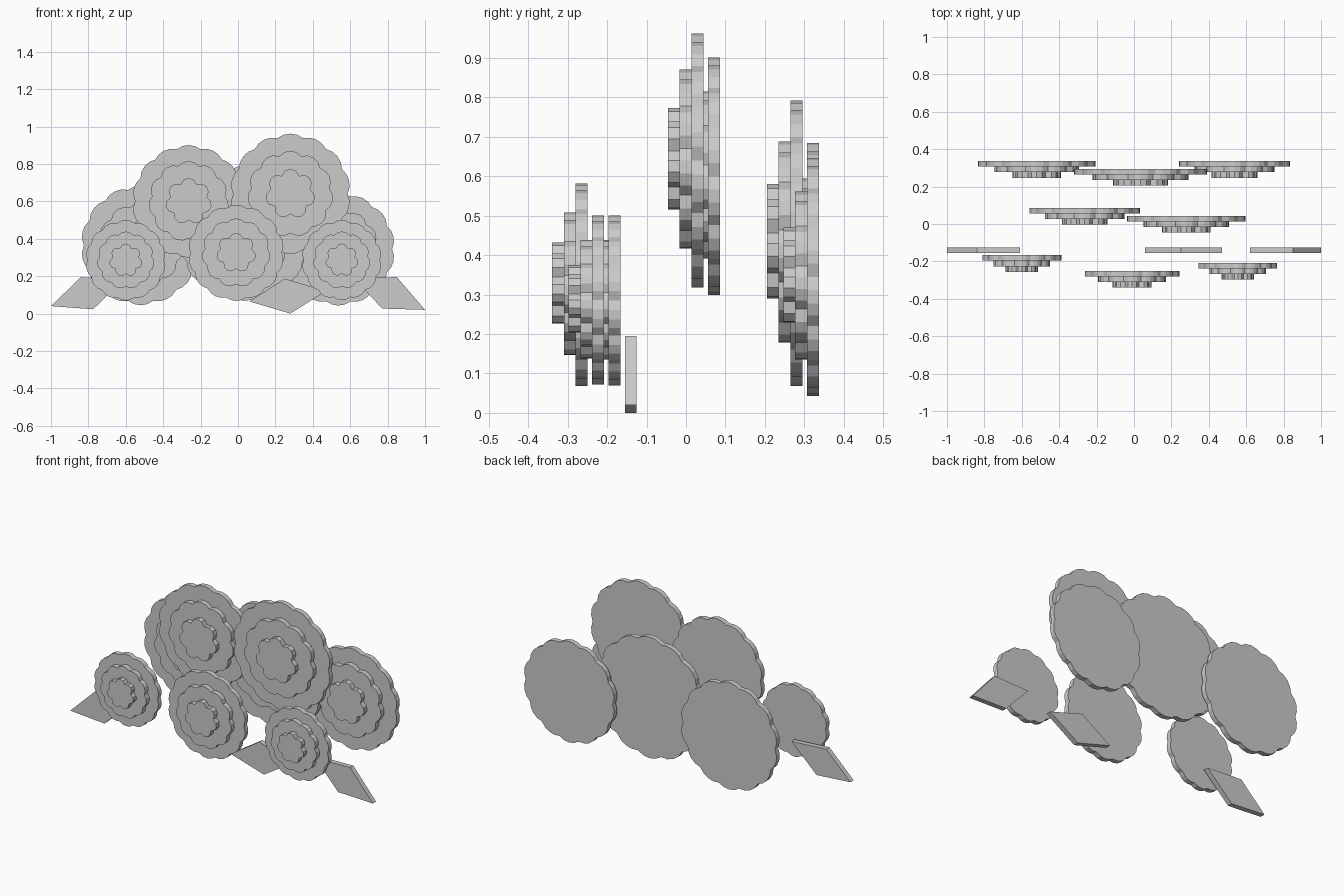
import bpy, bmesh, math

if "Cube" in bpy.data.objects:
    bpy.data.objects.remove(bpy.data.objects["Cube"])

grey = bpy.data.materials.new("plain grey")
grey.diffuse_color = (0.6, 0.6, 0.6, 1)
grey.use_nodes = True
grey.node_tree.nodes["Principled BSDF"].inputs["Base Color"].default_value = grey.diffuse_color

THICK = 0.03


def plate(name, outline, y):
    """Flat plate with an (x, z) outline, front at y, back at y + THICK."""
    bm = bmesh.new()
    face = bm.faces.new([bm.verts.new((x, y, z)) for x, z in outline])
    ext = bmesh.ops.extrude_face_region(bm, geom=[face])
    verts = [v for v in ext["geom"] if isinstance(v, bmesh.types.BMVert)]
    bmesh.ops.translate(bm, verts=verts, vec=(0, THICK, 0))
    bmesh.ops.recalc_face_normals(bm, faces=bm.faces)
    mesh = bpy.data.meshes.new(name)
    bm.to_mesh(mesh)
    bm.free()
    mesh.materials.append(grey)
    obj = bpy.data.objects.new(name, mesh)
    bpy.context.collection.objects.link(obj)


def scallop(cx, cz, r, petals, depth, steps=4):
    """Rosette outline: rounded petals meeting in sharp notches."""
    pts = []
    for i in range(petals * steps):
        t = (i % steps) / steps
        rad = r * (1 - depth + depth * math.sin(math.pi * t) ** 0.8)
        a = math.pi / 2 + 2 * math.pi * (i / steps - 0.5) / petals
        pts.append((cx + rad * math.cos(a), cz + rad * math.sin(a)))
    return pts


# petal rings: name, relative radius, petal count, notch depth
RINGS = [("outer_petals", 1.0, 14, 0.05),
         ("middle_petals", 0.715, 11, 0.085),
         ("inner_petals", 0.415, 7, 0.2)]

# flowers: name, centre x, centre z, radius, front y of the outer ring
FLOWERS = [("back_left", -0.52, 0.365, 0.32, 0.307),
           ("back_right", 0.537, 0.345, 0.302, 0.307),
           ("back_middle", 0.035, 0.43, 0.362, 0.265),
           ("upper_left", -0.264, 0.60, 0.301, 0.056),
           ("upper_right", 0.28, 0.64, 0.322, 0.014),
           ("front_left", -0.60, 0.285, 0.215, -0.196),
           ("front_middle", -0.01, 0.325, 0.257, -0.28),
           ("front_right", 0.555, 0.286, 0.214, -0.238)]

for fname, cx, cz, r, y in FLOWERS:
    for k, (ring, scale, petals, depth) in enumerate(RINGS):
        plate(f"{fname}_flower_{ring}",
              scallop(cx, cz, r * scale, petals, depth), y - k * THICK)

# diamond leaves
LEAVES = [("left_leaf", [(-1, 0.04), (-0.84, 0.195), (-0.61, 0.18), (-0.775, 0.023)]),
          ("middle_leaf", [(0.06, 0.065), (0.25, 0.187), (0.47, 0.12), (0.28, 0.0)]),
          ("right_leaf", [(1, 0.02), (0.85, 0.195), (0.62, 0.19), (0.77, 0.027)])]
for name, outline in LEAVES:
    plate(name, outline, -0.155)
